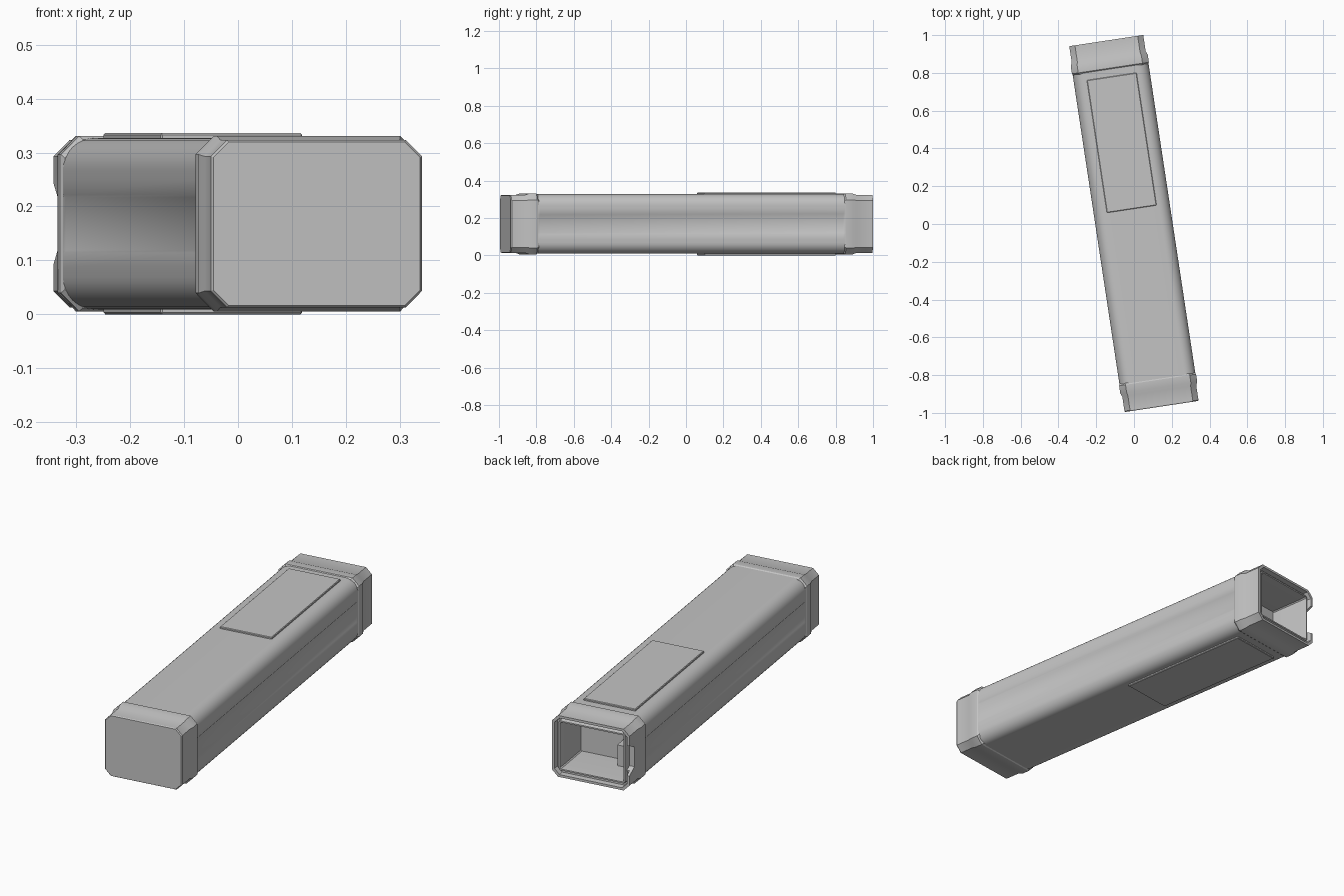
import bpy, bmesh, math
from mathutils import Matrix

if "Cube" in bpy.data.objects:
    bpy.data.objects.remove(bpy.data.objects["Cube"])

TILT = math.radians(8.6)
ZC = 0.168
PLACE = Matrix.Translation((0, 0, ZC)) @ Matrix.Rotation(TILT, 4, 'Z')

grey = bpy.data.materials.new("plain grey")
grey.diffuse_color = (0.55, 0.55, 0.55, 1)
grey.use_nodes = True
grey.node_tree.nodes["Principled BSDF"].inputs["Base Color"].default_value = grey.diffuse_color


def finish(name, bm, smooth=30):
    bmesh.ops.recalc_face_normals(bm, faces=bm.faces)
    me = bpy.data.meshes.new(name)
    bm.to_mesh(me)
    bm.free()
    me.materials.append(grey)
    ob = bpy.data.objects.new(name, me)
    bpy.context.collection.objects.link(ob)
    ob.matrix_world = PLACE
    if smooth:
        bpy.ops.object.select_all(action='DESELECT')
        ob.select_set(True)
        bpy.context.view_layer.objects.active = ob
        bpy.ops.object.shade_smooth_by_angle(angle=math.radians(smooth))
    return ob


def octagon(w, h, c):
    """Chamfered rectangle with half width w and half height h."""
    q = [(w, h - c), (w - c, h)]
    return q + [(-x, z) for x, z in q[::-1]] + [(-x, -z) for x, z in q] + [(x, -z) for x, z in q[::-1]]


def body_outline(w, h, r, groove):
    """Rounded rectangle with a shallow channel along each side."""
    q = [(w - groove, 0.049), (w, 0.054), (w, 0.082)]
    for i in range(9):
        a = math.radians(i * 11.25)
        q.append((w - r + r * math.cos(a), h - r + r * math.sin(a)))
    return q + [(-x, z) for x, z in q[::-1]] + [(-x, -z) for x, z in q] + [(x, -z) for x, z in q[::-1]]


def loft(name, sections, caps=True, smooth=30):
    """Skin a list of (y, outline) sections."""
    bm = bmesh.new()
    rings = [[bm.verts.new((x, y, z)) for x, z in pts] for y, pts in sections]
    n = len(rings[0])
    for a, b in zip(rings, rings[1:]):
        for i in range(n):
            j = (i + 1) % n
            bm.faces.new((a[i], a[j], b[j], b[i]))
    if caps:
        bm.faces.new(rings[0])
        bm.faces.new(rings[-1])
    return finish(name, bm, smooth)


def box(name, x0, x1, y0, y1, z0, z1, bevel=0):
    bm = bmesh.new()
    m = Matrix.Translation(((x0 + x1) / 2, (y0 + y1) / 2, (z0 + z1) / 2))
    bmesh.ops.create_cube(bm, size=1, matrix=m @ Matrix.Diagonal((x1 - x0, y1 - y0, z1 - z0, 1)))
    if bevel:
        bmesh.ops.bevel(bm, geom=bm.edges[:], offset=bevel, segments=1, affect='EDGES')
    return finish(name, bm, 0)


# Long body with rounded edges; the side channels fade out near the ends
loft("body", [
    (-0.87, body_outline(0.203, 0.159, 0.06, 0)),
    (-0.83, body_outline(0.203, 0.159, 0.06, 0)),
    (-0.82, body_outline(0.203, 0.159, 0.06, 0.004)),
    (0.82, body_outline(0.203, 0.159, 0.06, 0.004)),
    (0.83, body_outline(0.203, 0.159, 0.06, 0)),
    (0.87, body_outline(0.203, 0.159, 0.06, 0))], caps=False)

# Closed front cap with a slightly wider collar
loft("front_cap", [
    (-0.825, octagon(0.200, 0.156, 0.034)),
    (-0.835, octagon(0.206, 0.1625, 0.034)),
    (-0.875, octagon(0.206, 0.1625, 0.034)),
    (-0.895, octagon(0.198, 0.155, 0.03)),
    (-0.972, octagon(0.198, 0.155, 0.03)),
    (-0.977, octagon(0.194, 0.152, 0.029))])

# Open rear cap: hidden sleeve, collar, rim, inner ledge, lip and cavity
rear = loft("rear_cap", [
    (0.74, octagon(0.178, 0.135, 0.02)),
    (0.825, octagon(0.180, 0.137, 0.02)),
    (0.826, octagon(0.200, 0.156, 0.034)),
    (0.835, octagon(0.206, 0.1625, 0.034)),
    (0.875, octagon(0.206, 0.1625, 0.034)),
    (0.895, octagon(0.198, 0.155, 0.03)),
    (0.982, octagon(0.198, 0.155, 0.03)),
    (0.982, octagon(0.186, 0.143, 0.026)),
    (0.955, octagon(0.184, 0.141, 0.025)),
    (0.955, octagon(0.174, 0.129, 0.012)),
    (0.972, octagon(0.170, 0.125, 0.010)),
    (0.972, octagon(0.163, 0.118, 0.006)),
    (0.925, octagon(0.160, 0.115, 0.005)),
    (0.76, octagon(0.160, 0.115, 0.005))])

# Sloped notch in the left wall of the rear cap
bm = bmesh.new()
notch = [(0.93, -0.05), (0.93, 0.05), (1.0, 0.085), (1.0, -0.085)]
face = bm.faces.new([bm.verts.new((-0.25, y, z)) for y, z in notch])
out = bmesh.ops.extrude_face_region(bm, geom=[face])
bmesh.ops.translate(bm, vec=(0.078, 0, 0), verts=[v for v in out['geom'] if isinstance(v, bmesh.types.BMVert)])
cutter = finish("notch_cutter", bm, 0)
cutter.hide_render = True
cutter.hide_viewport = True
mod = rear.modifiers.new("notch", 'BOOLEAN')
mod.operation = 'DIFFERENCE'
mod.solver = 'EXACT'
mod.object = cutter

# Guide block inside the cavity
box("inner_guide", -0.162, -0.06, 0.755, 0.83, -0.117, -0.01)

# Thin raised panels on the top and bottom near the rear
for name, s in (("top_panel", 1), ("bottom_panel", -1)):
    z0, z1 = sorted((s * 0.150, s * 0.168))
    box(name, -0.133, 0.133, 0.08, 0.79, z0, z1, 0.003)
